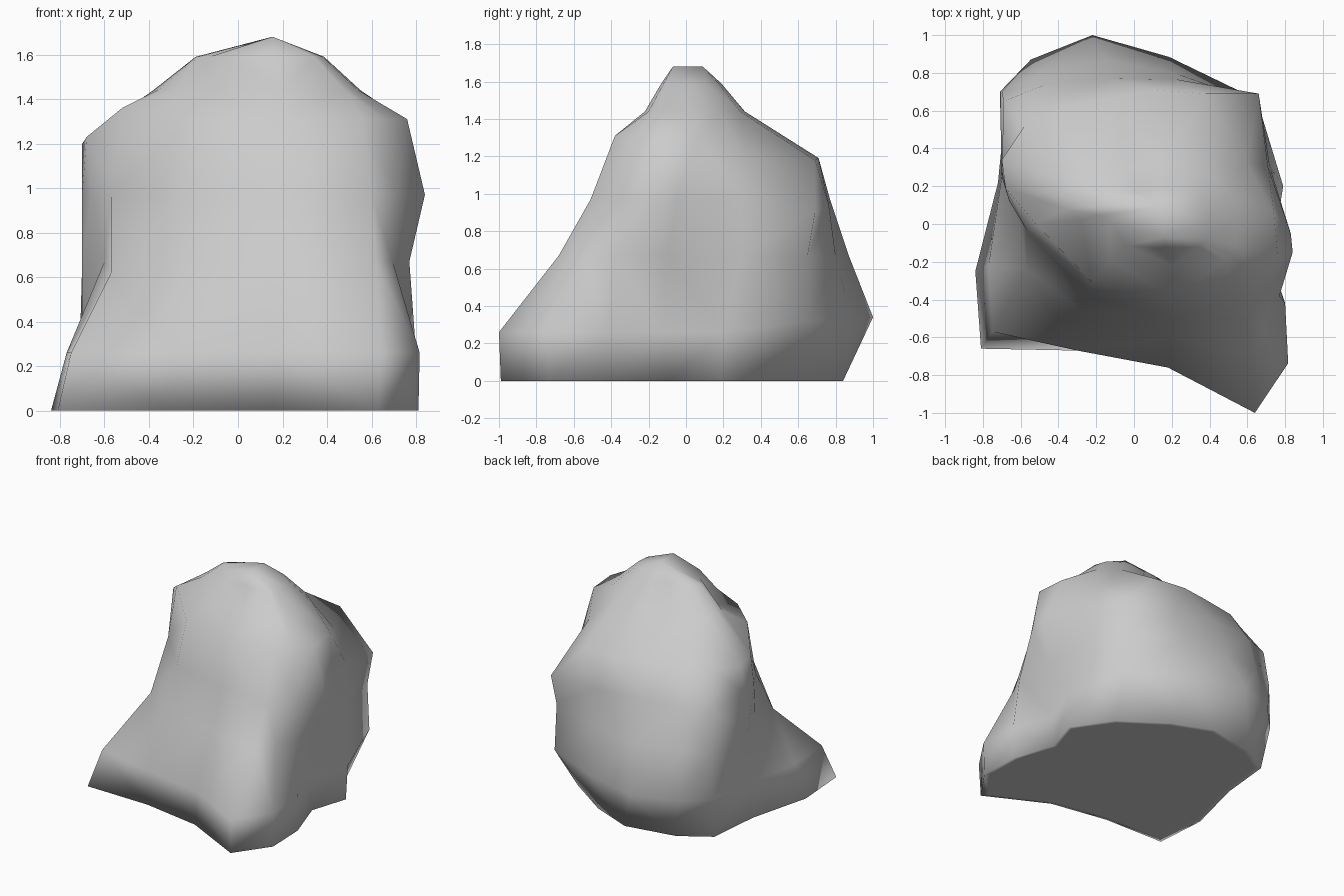
import bpy, bmesh
from mathutils import Vector

if "Cube" in bpy.data.objects:
    bpy.data.objects.remove(bpy.data.objects["Cube"])

# Main corners of the boulder at each height: front-right, front, front-left,
# left foot, left side (2), back-left, back, back-right, right side (3)
LEVELS = [
    (0.00, [(.63, -.99), (.16, -.75), (-.3, -.67), (-.81, -.66), (-.84, -.25), (-.72, .22),
            (-.68, .63), (-.07, .84), (.58, .48), (.78, .19), (.69, -.09), (.80, -.42)]),
    (0.26, [(.64, -1), (.18, -.76), (-.3, -.67), (-.75, -.57), (-.77, -.22), (-.70, .25),
            (-.71, .70), (-.22, 1), (.65, .66), (.79, .20), (.68, -.12), (.80, -.42)]),
    (0.67, [(.62, -.68), (.2, -.60), (-.25, -.48), (-.57, -.24), (-.60, .02), (-.70, .25),
            (-.70, .70), (-.15, .87), (.64, .65), (.72, .30), (.74, -.10), (.77, -.38)]),
    (0.97, [(.60, -.51), (.2, -.49), (-.25, -.38), (-.57, -.03), (-.66, .12), (-.70, .28),
            (-.69, .65), (-.12, .77), (.66, .69), (.71, .30), (.83, -.05), (.84, -.15)]),
    (1.20, [(.56, -.38), (.2, -.38), (-.22, -.31), (-.52, .0), (-.68, .19), (-.70, .34),
            (-.58, .52), (-.1, .67), (.38, .69), (.60, .32), (.74, .06), (.76, -.17)]),
    (1.44, [(.48, -.20), (.2, -.22), (-.13, -.19), (-.28, .02), (-.36, .08), (-.38, .15),
            (-.32, .22), (-.05, .28), (.36, .29), (.50, .18), (.55, .03), (.54, -.12)]),
]
# Corners raised or lowered from their level: level -> {corner: shift}
SHIFTS = {.26: {6: .06, 7: .08, 8: .06}, .67: {3: -.05}, .97: {8: -.07},
          1.20: {0: .11, 1: .11, 2: .1, 3: .16, 4: .03, 8: -.02, 10: .11, 11: .11}}
# Extra corners: after which corner, how far along, outward bulge low / high
BULGES = [(11, .5, .10, .0), (7, .45, .04, .03), (6, .4, .06, .04)]


def outline(z, corners):
    pts = [Vector((x, y, z)) for x, y in corners]
    for i, dz in SHIFTS.get(z, {}).items():
        pts[i].z += dz
    for i, t, low, high in BULGES:
        p, q = pts[i], pts[(i + 1) % 12]
        side = Vector((-(q - p).y, (q - p).x, 0)).normalized()
        mid = p.lerp(q, t)
        if side.dot(mid) < 0:
            side = -side
        pts.insert(i + 1, mid + side * (low if z < .6 else high))
    return pts


# Shoulder shrinks from the last outline, then closes to a short ridge
loops = [outline(z, c) for z, c in LEVELS]
last = loops[-1]
loops.append([Vector((.12 + (p.x - .12) * .62, p.y * .6, 1.59)) for p in last])
loops.append([Vector((.155, -.07 if p.y < .04 else .09, 1.68)) for p in last])

bm = bmesh.new()
rings = [[bm.verts.new(p) for p in loop] for loop in loops]
n = len(last)
for lower, upper in zip(rings, rings[1:]):
    for i in range(n):
        j = (i + 1) % n
        bm.faces.new((lower[i], lower[j], upper[j], upper[i]))

# Flat underside: a narrow rim around the base face
inner = [bm.verts.new((v.co.x * .95, v.co.y * .95, 0)) for v in rings[0]]
for i in range(n):
    j = (i + 1) % n
    bm.faces.new((rings[0][i], inner[i], inner[j], rings[0][j]))
bm.faces.new(inner[::-1])
bmesh.ops.remove_doubles(bm, verts=bm.verts, dist=0.001)
bmesh.ops.triangulate(bm, faces=bm.faces)
bmesh.ops.recalc_face_normals(bm, faces=bm.faces)

# Smooth-shaded boulder
mesh = bpy.data.meshes.new("boulder")
bm.to_mesh(mesh)
bm.free()
for p in mesh.polygons:
    p.use_smooth = True
boulder = bpy.data.objects.new("boulder", mesh)
bpy.context.collection.objects.link(boulder)
